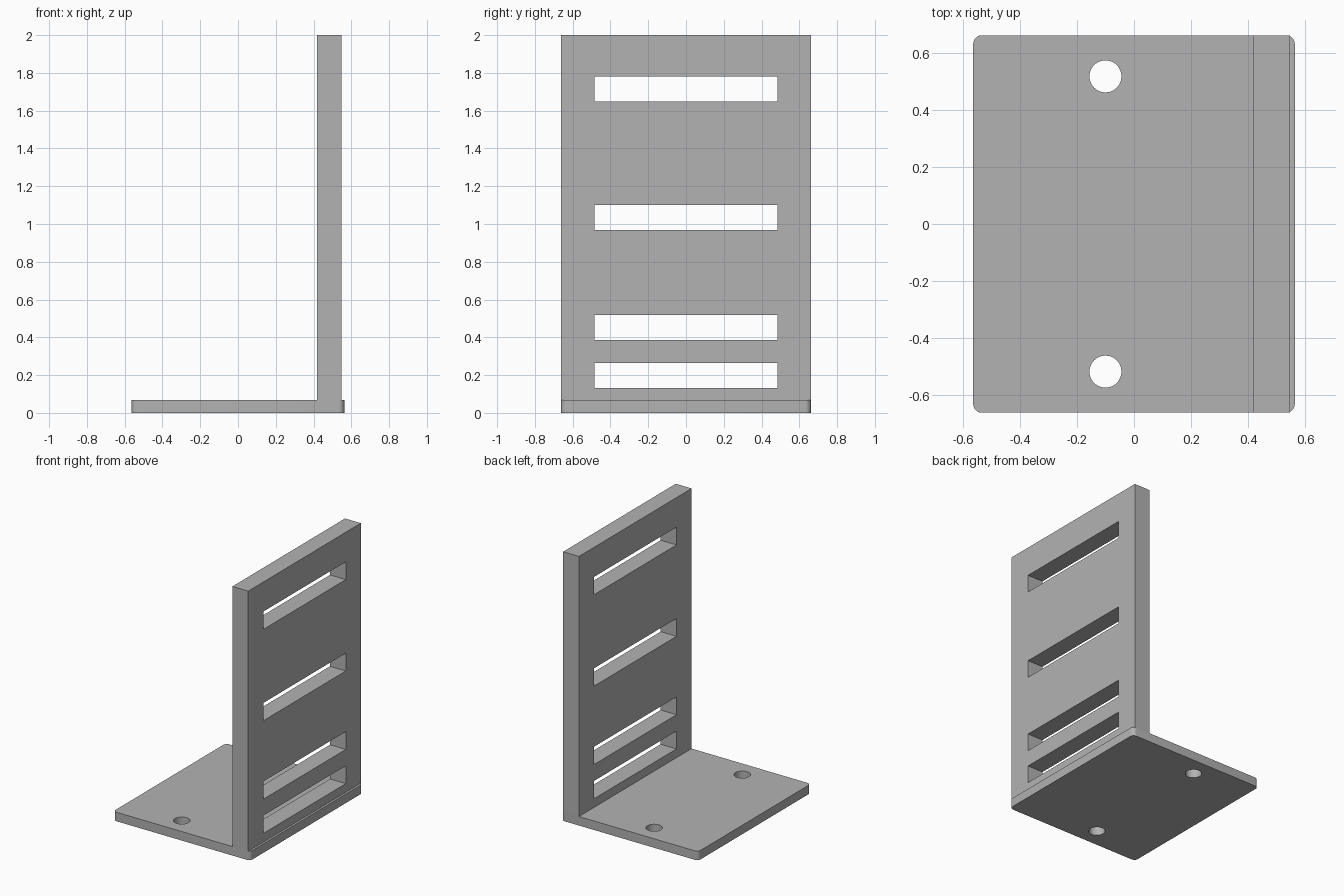
import bpy, bmesh, math

cube = bpy.data.objects.get("Cube")
if cube:
    bpy.data.objects.remove(cube, do_unlink=True)

grey = bpy.data.materials.new("plain grey")
grey.use_nodes = True
colour = (0.45, 0.45, 0.45, 1)
grey.diffuse_color = colour
grey.node_tree.nodes["Principled BSDF"].inputs["Base Color"].default_value = colour

HALF_X, HALF_Y, BASE_H = 0.563, 0.661, 0.067
BACK_X0, BACK_X1, TOP = 0.417, 0.547, 2.0


def finish(bm, name):
    mesh = bpy.data.meshes.new(name)
    bm.to_mesh(mesh)
    bm.free()
    ob = bpy.data.objects.new(name, mesh)
    mesh.materials.append(grey)
    bpy.context.collection.objects.link(ob)
    return ob


def box(name, x0, x1, y0, y1, z0, z1, corner=0):
    bm = bmesh.new()
    bmesh.ops.create_cube(bm, size=1)
    for v in bm.verts:
        v.co.x = x1 if v.co.x > 0 else x0
        v.co.y = y1 if v.co.y > 0 else y0
        v.co.z = z1 if v.co.z > 0 else z0
    if corner:
        upright = [e for e in bm.edges
                   if abs(e.verts[0].co.z - e.verts[1].co.z) > 0.01]
        bmesh.ops.bevel(bm, geom=upright, offset=corner, segments=6,
                        profile=0.5, affect='EDGES')
    return finish(bm, name)


def cylinder(name, x, y, radius):
    bm = bmesh.new()
    bmesh.ops.create_cone(bm, cap_ends=True, segments=48,
                          radius1=radius, radius2=radius, depth=0.4)
    bmesh.ops.translate(bm, verts=bm.verts, vec=(x, y, 0))
    return finish(bm, name)


def cut(target, cutter):
    mod = target.modifiers.new("cut", 'BOOLEAN')
    mod.operation = 'DIFFERENCE'
    mod.solver = 'EXACT'
    mod.object = cutter
    bpy.context.view_layer.objects.active = target
    bpy.ops.object.modifier_apply(modifier=mod.name)
    bpy.data.objects.remove(cutter, do_unlink=True)


# Base plate with rounded corners and two screw holes
base = box("base_plate", -HALF_X, HALF_X, -HALF_Y, HALF_Y, 0, BASE_H, 0.03)
for side in (-1, 1):
    cut(base, cylinder("screw_hole_cutter", -0.1, side * 0.517, 0.056))

# Upright plate with four horizontal slots
upright = box("upright_plate", BACK_X0, BACK_X1, -HALF_Y, HALF_Y, BASE_H, TOP)
for z in (0.132, 0.386, 0.969, 1.648):
    cut(upright, box("slot_cutter", BACK_X0 - 0.1, BACK_X1 + 0.1,
                     -0.484, 0.484, z, z + 0.132))

# Smooth only the rounded corners and hole walls
for ob in (base, upright):
    bpy.ops.object.select_all(action='DESELECT')
    ob.select_set(True)
    bpy.context.view_layer.objects.active = ob
    bpy.ops.object.shade_smooth_by_angle(angle=math.radians(30))
